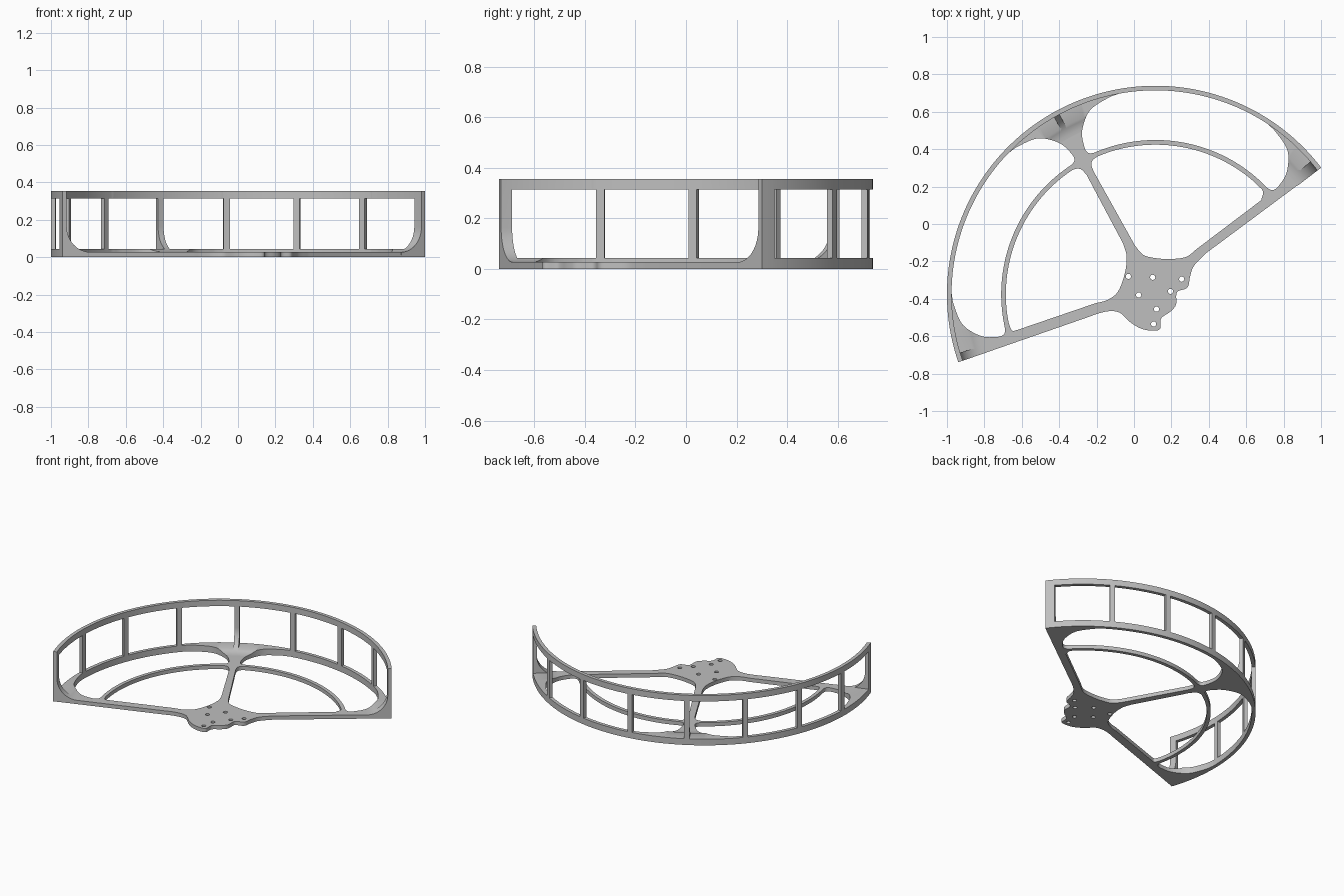
import bpy, bmesh, math
from mathutils import Vector

if "Cube" in bpy.data.objects:
    bpy.data.objects.remove(bpy.data.objects["Cube"])

CX, CY = 0.115, -0.376           # centre of the arcs
A0, A1, MID = 37.4, 199.0, 118.3  # end angles and middle arm angle
R_OUT, R_IN = 1.115, 1.09         # rim wall
FLOOR, TOP = 0.027, 0.355

grey = bpy.data.materials.new("grey plastic")
grey.diffuse_color = (0.52, 0.52, 0.52, 1)
grey.use_nodes = True
grey.node_tree.nodes["Principled BSDF"].inputs["Base Color"].default_value = grey.diffuse_color


def polar(r, a):
    a = math.radians(a)
    return (CX + r * math.cos(a), CY + r * math.sin(a))


def arc(r, a, b, step=1.0):
    n = max(2, round(abs(b - a) / step))
    return [polar(r, a + (b - a) * i / n) for i in range(n + 1)]


def smooth(pts, n=6):
    """Rounded path through the points, ends included."""
    p = [Vector(q) for q in pts]
    p = [2 * p[0] - p[1]] + p + [2 * p[-1] - p[-2]]
    out = []
    for i in range(1, len(p) - 2):
        a, b, c, d = p[i - 1:i + 3]
        for k in range(n):
            t = k / n
            out.append(tuple(0.5 * (2 * b + (c - a) * t + (2 * a - 5 * b + 4 * c - d) * t * t
                                    + (3 * b - a - 3 * c + d) * t ** 3)))
    return out + [tuple(p[-2])]


def add_mesh(name, bm):
    bmesh.ops.recalc_face_normals(bm, faces=bm.faces)
    me = bpy.data.meshes.new(name)
    bm.to_mesh(me)
    bm.free()
    ob = bpy.data.objects.new(name, me)
    bpy.context.collection.objects.link(ob)
    me.materials.append(grey)
    return ob


def lathe(name, profile, a, b):
    """Sweep a closed (radius, height) profile round the arc centre."""
    bm = bmesh.new()
    n = max(2, round(b - a))
    rings = [[bm.verts.new((*polar(r, a + (b - a) * i / n), z)) for r, z in profile]
             for i in range(n + 1)]
    m = len(profile)
    for p, q in zip(rings, rings[1:]):
        for j in range(m):
            bm.faces.new((p[j], p[(j + 1) % m], q[(j + 1) % m], q[j]))
    bm.faces.new(rings[0])
    bm.faces.new(rings[-1])
    return add_mesh(name, bm)


def prism(name, loop, z0, z1):
    bm = bmesh.new()
    f = bm.faces.new([bm.verts.new((x, y, z0)) for x, y in loop])
    g = bmesh.ops.extrude_face_region(bm, geom=[f])
    bmesh.ops.translate(bm, vec=(0, 0, z1 - z0),
                        verts=[v for v in g["geom"] if isinstance(v, bmesh.types.BMVert)])
    return add_mesh(name, bm)


def activate(ob):
    bpy.ops.object.select_all(action="DESELECT")
    ob.select_set(True)
    bpy.context.view_layer.objects.active = ob


def cut(ob, cutter):
    mod = ob.modifiers.new("cut", "BOOLEAN")
    mod.operation, mod.solver, mod.object = "DIFFERENCE", "EXACT", cutter
    activate(ob)
    bpy.ops.object.modifier_apply(modifier=mod.name)
    bpy.data.objects.remove(cutter)


# Openings between rim and inner ring: rounded end as (radius, angle from arm)
END = [(1.0905, 18), (1.079, 14.5), (1.043, 8.6), (0.96, 4.2), (0.88, 2.6),
       (0.842, 2.7), (0.827, 4.2), (0.825, 7)]


def outer_opening(lo, hi):
    first = smooth([polar(r, lo + d) for r, d in END])
    last = smooth([polar(r, hi - d) for r, d in END])
    return first + arc(0.825, lo + 7, hi - 7)[1:-1] + last[::-1] + arc(1.0905, hi - 18, lo + 18)[1:-1]


outer = [outer_opening(A0 + 1.4, MID), outer_opening(MID, A1 - 1.4)]

# Openings between the arms, inside the inner ring
inner_right = (smooth([(0.34, -0.13), (0.28, -0.175), (0.2, -0.187), (0.12, -0.183),
                       (0.05, -0.165), (0.005, -0.115)])
               + smooth([(-0.218, 0.285), (-0.228, 0.325), (-0.205, 0.355), polar(0.8, 109)])
               + arc(0.8, 108, 51)
               + smooth([polar(0.8, 50), (0.665, 0.203), (0.69, 0.173), (0.68, 0.127)]))
inner_left = (smooth([(-0.058, -0.105), (-0.04, -0.17), (-0.048, -0.26), (-0.085, -0.36),
                      (-0.14, -0.405), (-0.21, -0.425)])
              + smooth([(-0.625, -0.567), polar(0.79, 194.2), polar(0.799, 191.5), polar(0.8, 188)])
              + arc(0.8, 187, 129)
              + smooth([polar(0.8, 128), polar(0.798, 123.3), polar(0.778, 120.8), polar(0.735, 120)]))

# Plate outline: rim side, then the hub's wavy lower edge
outline = (arc(1.1, A0, A1)
           + smooth([(-0.24, -0.496), (-0.19, -0.478), (-0.13, -0.466), (-0.075, -0.475),
                     (-0.02, -0.525), (0.04, -0.56), (0.1, -0.57), (0.14, -0.56),
                     (0.145, -0.505), (0.195, -0.468), (0.225, -0.43), (0.23, -0.365),
                     (0.285, -0.34), (0.3, -0.28), (0.32, -0.225), (0.38, -0.16)]))

holes = [(-0.03, -0.28), (0.1, -0.285), (0.255, -0.295), (0.195, -0.36),
         (0.025, -0.38), (0.12, -0.455), (0.105, -0.535)]
screw_holes = [[(x + 0.014 * math.cos(k * math.pi / 8), y + 0.014 * math.sin(k * math.pi / 8))
                for k in range(16)] for x, y in holes]

# Flat plate: hub, arms, inner ring and pads
plate = prism("base_plate", outline, 0, FLOOR)
for loop in [inner_right, inner_left] + outer + screw_holes:
    cut(plate, prism("plate_cutter", loop, -0.1, 0.1))

# Rim wall with a large fillet running down onto the pads
F = 0.135
fillet = [(R_IN - F + F * math.cos(t), FLOOR + F - F * math.sin(t))
          for t in [math.pi / 2 * k / 12 for k in range(13)]]
rim = lathe("rim_wall", [(R_OUT, 0), (R_OUT, TOP), (R_IN, TOP)] + fillet
            + [(R_IN - F, 0.012), (R_IN, 0.012), (R_IN, 0)], A0, A1)
for loop in outer:
    cut(rim, prism("opening_cutter", loop, -0.1, 0.6))

# Windows between the upright posts
posts = [118.95 + 19.7 * k for k in range(-3, 4)]
edges = [40.6] + [p + s for p in posts for s in (-0.88, 0.88)] + [196.6]
for a, b in zip(edges[::2], edges[1::2]):
    cut(rim, lathe("window_cutter", [(0.9, 0.044), (1.2, 0.044), (1.2, 0.313), (0.9, 0.313)], a, b))

for ob in (plate, rim):
    activate(ob)
    bpy.ops.object.shade_smooth_by_angle(angle=math.radians(30))
